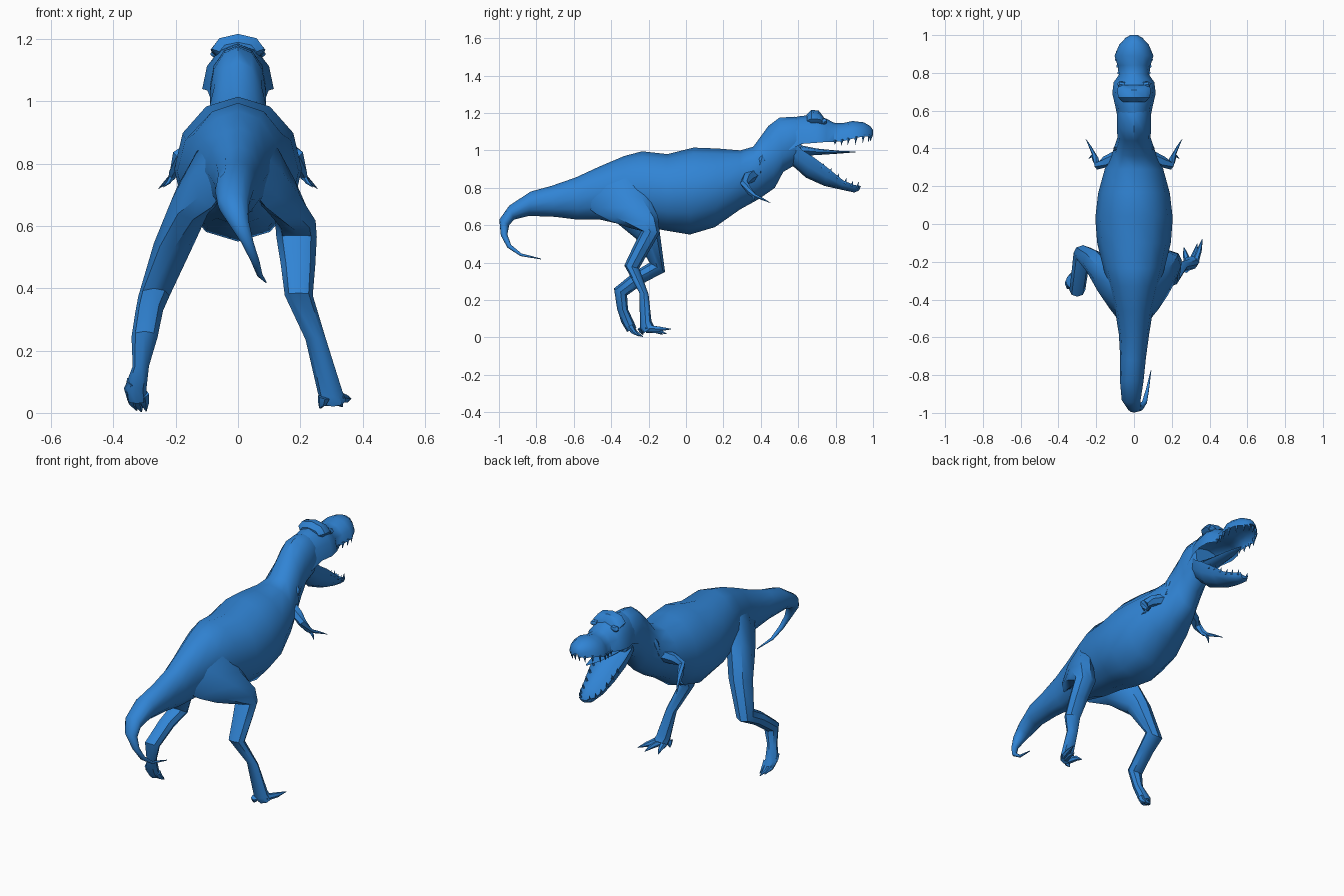
import bpy, bmesh
from math import cos, sin, pi, radians
from mathutils import Vector

# Blue hide used by every part
hide = bpy.data.materials.new("blue_hide")
hide.diffuse_color = (0.03, 0.23, 0.66, 1)


def skin(name, rings):
    """Join equal-sized rings of points into one closed, smooth-shaded mesh."""
    bm = bmesh.new()
    loops = [[bm.verts.new(p) for p in ring] for ring in rings]
    n = len(loops[0])
    for a, b in zip(loops, loops[1:]):
        for i in range(n):
            j = (i + 1) % n
            bm.faces.new((a[i], a[j], b[j], b[i]))
    bm.faces.new(loops[0])
    bm.faces.new(loops[-1])
    bmesh.ops.recalc_face_normals(bm, faces=bm.faces)
    me = bpy.data.meshes.new(name)
    bm.to_mesh(me)
    bm.free()
    me.materials.append(hide)
    ob = bpy.data.objects.new(name, me)
    bpy.context.collection.objects.link(ob)
    bpy.ops.object.select_all(action='DESELECT')
    ob.select_set(True)
    bpy.context.view_layer.objects.active = ob
    bpy.ops.object.shade_smooth_by_angle(angle=radians(42))
    return ob


def loft(name, stations, n=12, dome=False):
    """Stations: y,z of one outline point, y,z of the opposite one, half width, x."""
    rings = []
    for ty, tz, by, bz, w, x in stations:
        ring = []
        for i in range(n):
            c, s = cos(2 * pi * i / n), sin(2 * pi * i / n)
            h = (s if s >= 0 else -0.4 * s) if dome else 0.5 + 0.5 * s
            ring.append((x + w * c, by + (ty - by) * h, bz + (tz - bz) * h))
        rings.append(ring)
    return skin(name, rings)


def tube(name, pts, radii, n=6):
    """Tapered tube through points."""
    pts = [Vector(p) for p in pts]
    rings = []
    for k, (p, r) in enumerate(zip(pts, radii)):
        t = pts[min(k + 1, len(pts) - 1)] - pts[max(k - 1, 0)]
        q = t.to_track_quat('Z', 'Y')
        rings.append([p + q @ Vector((r * cos(2 * pi * i / n), r * sin(2 * pi * i / n), 0))
                      for i in range(n)])
    return skin(name, rings)


# Body from curled tail tip to throat
loft("body", [
    (-.775, .417, -.775, .422, .002, .09),
    (-.885, .435, -.88, .449, .009, .07),
    (-.955, .48, -.935, .495, .014, .055),
    (-.99, .545, -.955, .55, .02, .03),
    (-.998, .63, -.945, .60, .035, .0),
    (-.945, .705, -.92, .63, .05, -.015),
    (-.83, .78, -.84, .65, .062, -.012),
    (-.72, .81, -.70, .645, .068, -.005),
    (-.59, .855, -.58, .63, .08, 0),
    (-.46, .915, -.46, .63, .10, 0),
    (-.33, .97, -.33, .60, .135, 0),
    (-.235, .995, -.21, .59, .165, 0),
    (-.10, .98, -.10, .57, .195, 0),
    (.04, 1.015, .02, .55, .205, 0),
    (.17, 1.01, .155, .59, .19, 0),
    (.29, 1.00, .29, .685, .155, 0),
    (.36, 1.02, .39, .74, .115, 0),
    (.44, 1.13, .475, .80, .088, 0),
    (.50, 1.175, .52, .885, .09, 0),
    (.58, 1.18, .58, .92, .09, 0),
    (.63, 1.17, .61, .95, .08, 0)])

# Skull and upper jaw, arched palate underneath
loft("upper_jaw", [
    (.54, 1.17, .55, 1.0, .085, 0),
    (.62, 1.185, .62, 1.035, .098, 0),
    (.70, 1.187, .69, 1.04, .115, 0),
    (.75, 1.17, .75, 1.045, .108, 0),
    (.79, 1.148, .79, 1.045, .08, 0),
    (.84, 1.146, .84, 1.05, .088, 0),
    (.89, 1.157, .89, 1.062, .103, 0),
    (.95, 1.15, .95, 1.075, .078, 0),
    (.985, 1.13, .985, 1.075, .045, 0),
    (1.0, 1.11, 1.0, 1.08, .02, 0)], dome=True)

# Lower jaw, hollow on top
loft("lower_jaw", [
    (.55, .93, .58, 1.04, .08, 0),
    (.585, .905, .625, 1.0, .09, 0),
    (.64, .855, .68, .965, .09, 0),
    (.74, .81, .76, .905, .082, 0),
    (.83, .79, .84, .84, .068, 0),
    (.90, .775, .90, .815, .05, 0),
    (.925, .785, .935, .81, .025, 0)], dome=True)

loft("tongue", [
    (.60, 1.03, .60, .97, .05, 0),
    (.70, 1.01, .70, .975, .045, 0),
    (.82, .998, .82, .983, .03, 0),
    (.905, .994, .905, .99, .005, 0)], n=8)

# Peaked brow ridge across the skull, and eyes under it
loft("brow_ridge", [
    (.645, 1.19, .65, 1.13, .06, 0),
    (.67, 1.217, .67, 1.12, .085, 0),
    (.71, 1.212, .72, 1.12, .088, 0),
    (.735, 1.18, .74, 1.12, .08, 0)], n=8)
for side in (-1, 1):
    tube("eye", [(side * .05, .735, 1.155), (side * .075, .74, 1.155), (side * .085, .745, 1.15)],
         (.016, .016, .006), 8)

# Teeth along both jaws: x, y, root z, length
UPPER = [(.08, .80, 1.055, .025), (.085, .835, 1.06, .035), (.092, .87, 1.065, .035),
         (.088, .91, 1.075, .045), (.068, .95, 1.085, .045), (.04, .98, 1.085, .04),
         (.013, .992, 1.085, .035)]
LOWER = [(.078, .73, .915, .022), (.072, .77, .89, .022), (.066, .81, .86, .022),
         (.058, .85, .832, .025), (.048, .885, .818, .025), (.03, .915, .81, .025)]
for side in (-1, 1):
    for x, y, z, l in UPPER:
        tube("upper_tooth", [(side * x, y, z), (side * x, y - .006, z - l)], (.009, .001), 5)
    for x, y, z, l in LOWER:
        tube("lower_tooth", [(side * x, y, z - .01), (side * x, y + .008, z + l - .005)], (.008, .001), 5)

# Right leg, planted; thigh flares out of the hip
loft("right_leg", [
    (-.33, .95, -.56, .72, .04, .04),
    (-.29, .88, -.48, .66, .055, .09),
    (-.21, .77, -.40, .62, .06, .14),
    (-.15, .65, -.30, .585, .065, .184),
    (-.14, .56, -.24, .57, .065, .188),
    (-.195, .465, -.285, .48, .055, .193),
    (-.25, .37, -.33, .385, .045, .195),
    (-.20, .23, -.25, .24, .033, .25),
    (-.185, .09, -.245, .05, .04, .295),
    (-.17, .06, -.23, .02, .042, .305)], n=8)

# Left leg, bent
loft("left_leg", [
    (-.33, .95, -.56, .72, .04, -.04),
    (-.28, .88, -.48, .66, .06, -.085),
    (-.20, .75, -.38, .62, .068, -.145),
    (-.14, .56, -.27, .53, .065, -.205),
    (-.112, .35, -.195, .40, .05, -.27),
    (-.21, .30, -.27, .355, .044, -.285),
    (-.315, .225, -.385, .262, .042, -.30),
    (-.31, .15, -.368, .15, .026, -.312),
    (-.275, .075, -.345, .08, .036, -.33),
    (-.265, .05, -.315, .03, .03, -.325)], n=8)

# Toes: root, knuckle, claw tip
TOES = {"right": [((.285, -.21, .04), (.272, -.16, .035), (.265, -.125, .015)),
                  ((.305, -.21, .045), (.325, -.15, .035), (.335, -.105, .02)),
                  ((.32, -.21, .05), (.345, -.14, .045), (.362, -.08, .045)),
                  ((.275, -.24, .05), (.27, -.235, .03), (.262, -.23, .015))],
        "left": [((-.305, -.30, .06), (-.30, -.28, .03), (-.295, -.25, .006)),
                 ((-.325, -.30, .06), (-.318, -.27, .025), (-.31, -.23, .004)),
                 ((-.345, -.31, .075), (-.34, -.285, .035), (-.325, -.25, .008)),
                 ((-.34, -.33, .10), (-.352, -.315, .08), (-.35, -.28, .035))]}
for side, toes in TOES.items():
    for p in toes:
        tube(side + "_toe", p, (.02, .014, .002))

# Small arms with two-clawed hands
for side in (-1, 1):
    def m(x, y, z):
        return (side * x, y, z)
    name = "right" if side > 0 else "left"
    tube(name + "_arm", [m(.08, .36, .87), m(.15, .33, .85), m(.19, .31, .825),
                         m(.205, .345, .775), m(.213, .37, .755)],
         (.035, .03, .023, .017, .011))
    for mid, tip in ((m(.23, .405, .742), m(.255, .45, .72)),
                     (m(.224, .36, .74), m(.24, .345, .725))):
        tube(name + "_claw", [m(.208, .36, .762), mid, tip], (.011, .007, .001))
    # Shoulder fold beside the neck
    tube(name + "_shoulder_fold", [m(.055, .415, 1.03), m(.088, .405, .95), m(.095, .39, .88)],
         (.003, .02, .015))
